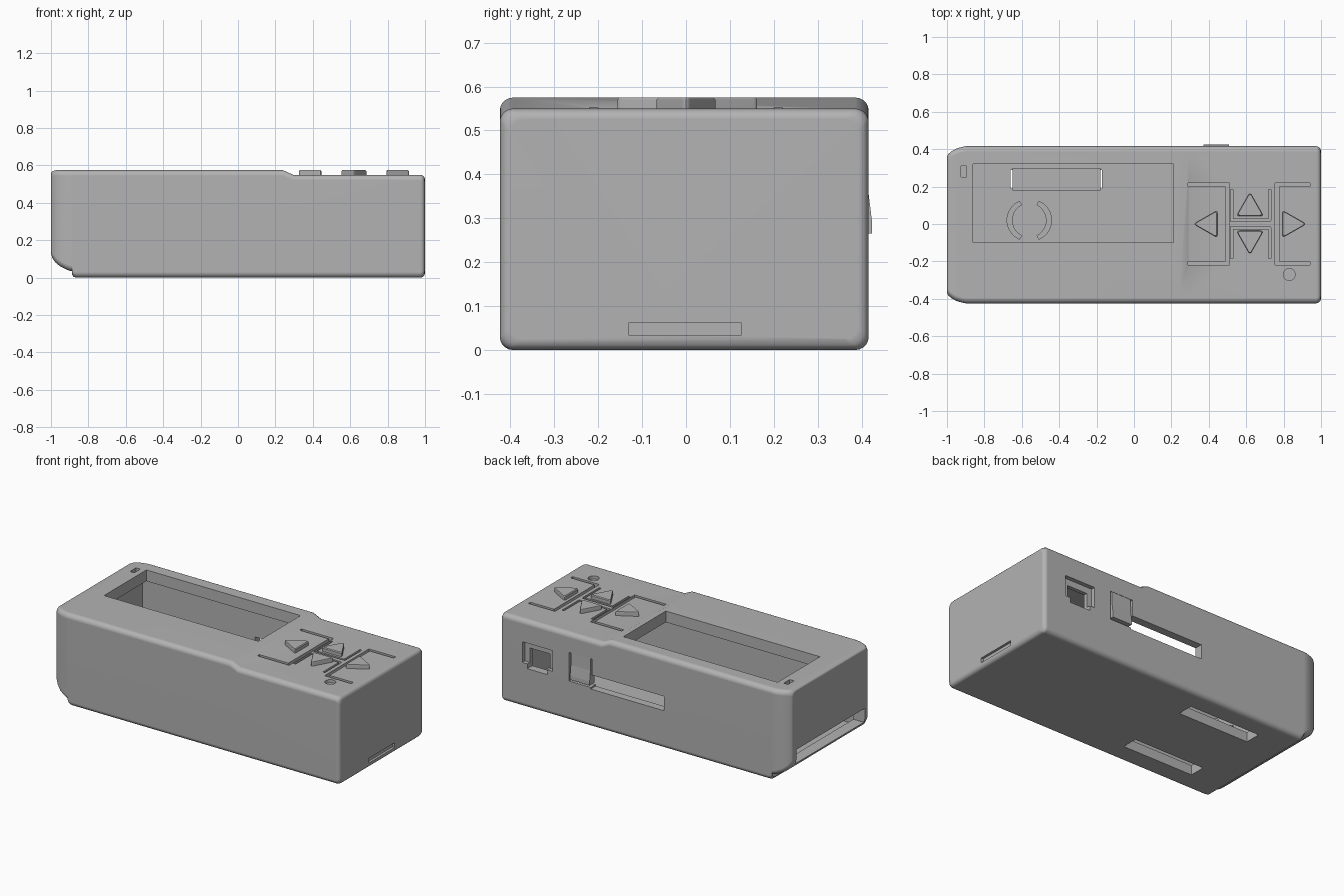
import bpy, bmesh, math
from mathutils import Vector

if "Cube" in bpy.data.objects:
    bpy.data.objects.remove(bpy.data.objects["Cube"])

CY = -0.004   # body centre in y (the back tab sticks out a little)
HW = 0.42     # body half width
grey = bpy.data.materials.new("grey_plastic")
grey.diffuse_color = (0.45, 0.45, 0.45, 1)
grey.use_nodes = True
grey.node_tree.nodes["Principled BSDF"].inputs["Base Color"].default_value = grey.diffuse_color


def make(name, bm):
    bmesh.ops.recalc_face_normals(bm, faces=bm.faces)
    me = bpy.data.meshes.new(name)
    bm.to_mesh(me)
    bm.free()
    me.materials.append(grey)
    ob = bpy.data.objects.new(name, me)
    bpy.context.collection.objects.link(ob)
    return ob


def loft(name, rings):
    bm = bmesh.new()
    loops = [[bm.verts.new(p) for p in r] for r in rings]
    for a, b in zip(loops, loops[1:]):
        for i in range(len(a)):
            j = (i + 1) % len(a)
            bm.faces.new((a[i], a[j], b[j], b[i]))
    bm.faces.new(loops[0])
    bm.faces.new(loops[-1])
    return make(name, bm)


def box(name, x0, x1, y0, y1, z0, z1):
    sq = [(x0, y0), (x1, y0), (x1, y1), (x0, y1)]
    return loft(name, [[(x, y, z) for x, y in sq] for z in (z0, z1)])


def activate(ob):
    bpy.ops.object.select_all(action='DESELECT')
    ob.select_set(True)
    bpy.context.view_layer.objects.active = ob


def cut(ob, cutter):
    activate(ob)
    m = ob.modifiers.new("cut", 'BOOLEAN')
    m.operation, m.solver, m.object = 'DIFFERENCE', 'EXACT', cutter
    bpy.ops.object.modifier_apply(modifier=m.name)
    bpy.data.objects.remove(cutter)


def smooth(ob, angle=35):
    activate(ob)
    bpy.ops.object.shade_smooth_by_angle(angle=math.radians(angle))
    m = ob.modifiers.new("normals", 'WEIGHTED_NORMAL')
    m.keep_sharp = True


def section(x, z0, z1, hw, r=0.03):
    # rounded rectangle in the yz plane
    pts = []
    for k, (sy, sz) in enumerate([(1, 1), (-1, 1), (-1, -1), (1, -1)]):
        cy, cz = CY + sy * (hw - r), (z1 - r if sz > 0 else z0 + r)
        for i in range(6):
            a = math.radians(90 * k + 18 * i)
            pts.append((x, cy + r * math.cos(a), cz + r * math.sin(a)))
    return pts


# Case: lofted along x through sections (x, bottom, top, half width)
stations = [(-1.0, .13, .56, .365), (-.993, .105, .569, .378), (-.975, .08, .575, .393),
            (-.95, .06, .575, .407), (-.92, .045, .575, .416), (-.90, .037, .575, HW),
            (-.882, .035, .575, HW), (-.888, .018, .575, HW), (-.88, .005, .575, HW),
            (-.865, 0, .575, HW), (.24, 0, .575, HW), (.295, .0, .55, HW),
            (.975, 0, .55, HW), (.988, .004, .546, HW - .004),
            (.996, .012, .538, HW - .012), (1.0, .025, .525, HW - .025)]
case = loft("case", [section(*s) for s in stations])

# Hollow inside, then every opening
cut(case, box("cavity", -.92, .95, CY - .37, CY + .37, .06, .505))
openings = [
    (-.86, .21, -.10, .32, .45, .7),          # display window
    (-.925, -.895, .25, .31, .53, .7),        # lanyard or light slot
    (-1.1, -.88, -.345, .335, .105, .195),    # left end opening
    (.985, 1.1, -.13, .125, .033, .063),      # right end recess
    (-.14, .37, .3, .5, .24, .33),            # long back slot
    (.36, .52, .3, .5, .25, .43),             # gap around the back tab
    (.635, .845, .39, .5, .28, .41),          # connector recess
    (.67, .81, .3, .5, .25, .37),             # connector hole
]
for s in (1, -1):
    openings.append((-.66, -.17, s * .24 - .05, s * .24 + .05, -.1, .1))  # bottom slots
for o in openings:
    cut(case, box("cutter", *o))

# Thin slits that make the four sprung button panels
W = .02
slits = [(.49, .51, -.22, .22), (.755, .775, -.22, .22)]
for s in (1, -1):
    slits += [(.29, .51, s * .21 - W / 2, s * .21 + W / 2),
              (.755, .94, s * .21 - W / 2, s * .21 + W / 2),
              (.515, .73, s * .02 - .007, s * .02 + .007)]
    lo, hi = sorted((s * .02, s * .185))
    slits += [(.515, .53, lo, hi), (.718, .732, lo, hi)]
for x0, x1, y0, y1 in slits:
    cut(case, box("slit", x0, x1, y0, y1, .525, .7))

# Reset hole
ring = [(.83 + .032 * math.cos(a * math.pi / 12), -.27 + .032 * math.sin(a * math.pi / 12))
        for a in range(24)]
cut(case, loft("hole", [[(x, y, z) for x, y in ring] for z in (.53, .7)]))
smooth(case)

# Arrow buttons: rounded triangular prisms
arrows = {"left": ((.382, 0), 180), "right": ((.857, 0), 0),
          "up": ((.62, .106), 90), "down": ((.62, -.1), 270)}
for word, ((cx, cy), turn) in arrows.items():
    t = math.radians(turn)
    tri = [(.064, 0), (-.064, .073), (-.064, -.073)]
    tri = [(cx + x * math.cos(t) - y * math.sin(t), cy + x * math.sin(t) + y * math.cos(t))
           for x, y in tri]
    outline = []
    for i in range(3):      # round each corner with a short curve
        p = Vector(tri[i])
        a = p + (Vector(tri[i - 1]) - p).normalized() * .018
        b = p + (Vector(tri[(i + 1) % 3]) - p).normalized() * .018
        for k in range(5):
            f = k / 4
            outline.append(a * (1 - f) ** 2 + p * 2 * f * (1 - f) + b * f * f)
    c = Vector((cx, cy))
    rings = [[(*(c + (p - c) * s), z) for p in outline]
             for s, z in ((1, .53), (1, .570), (.93, .575))]
    smooth(loft(word + "_arrow_button", rings))

# Sprung tab in the back wall with a wedge-shaped thumb grip
y = CY + HW
prof = [(y - .04, .265), (y + .008, .265), (y + .008, .29), (y, .355), (y - .002, .435), (y - .04, .435)]
loft("back_tab", [[(x, py, pz) for py, pz in prof] for x in (.372, .508)])

# Bars above the bottom slots
for name, s in (("back_strap_bar", 1), ("front_strap_bar", -1)):
    box(name, -.65, -.18, s * .24 - .06, s * .24 + .06, .085, .11)

# Two curved ribs on the floor that hold a round part
for name, mid in (("left_floor_rib", 180), ("right_floor_rib", 0)):
    angles = [math.radians(mid - 65 + 13 * i) for i in range(11)]
    arc = [(-.56 + .122 * math.cos(a), .02 + .115 * math.sin(a)) for a in angles]
    arc += [(-.56 + .09 * math.cos(a), .02 + .09 * math.sin(a)) for a in reversed(angles)]
    smooth(loft(name, [[(px, py, pz) for px, py in arc] for pz in (.055, .12)]))
